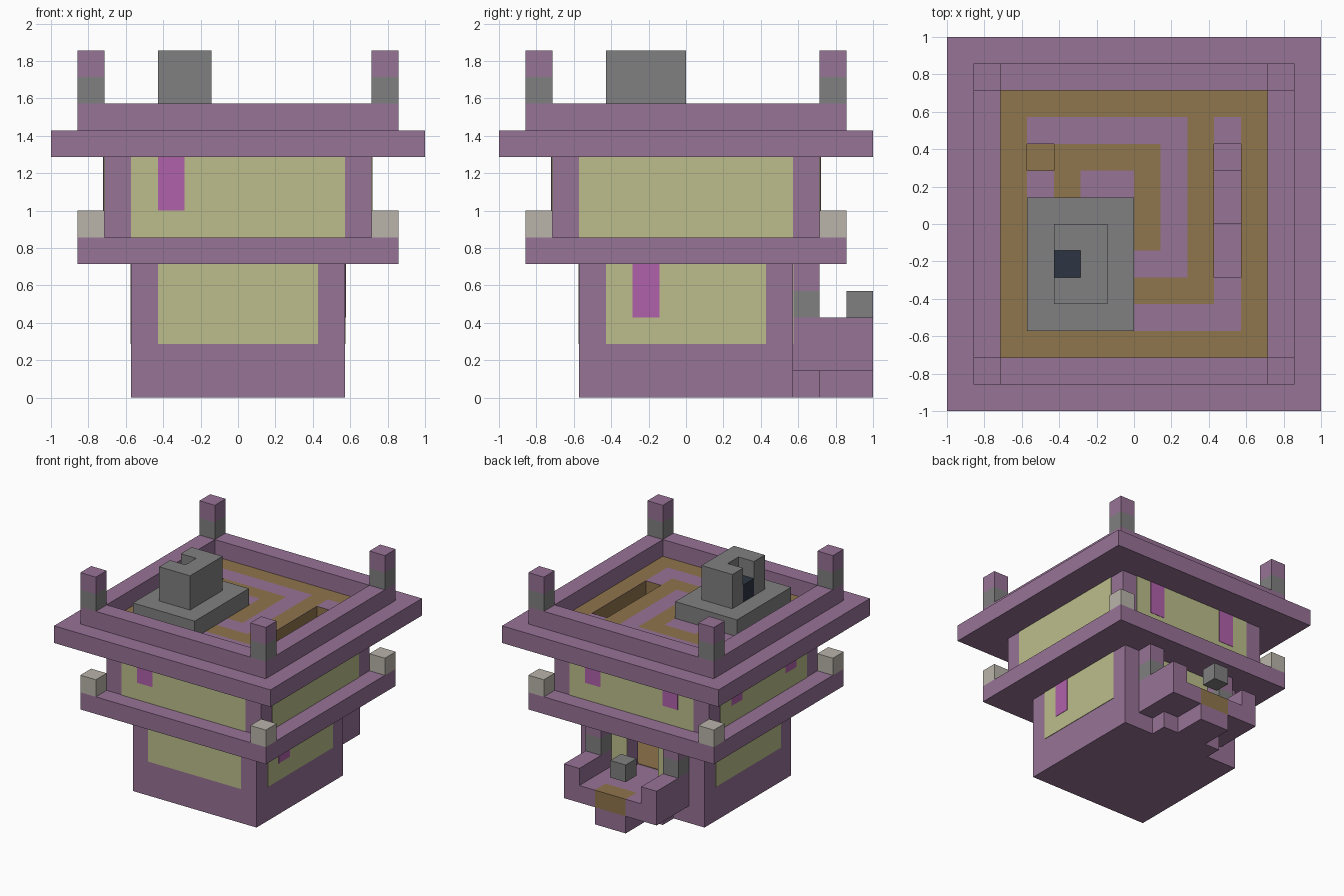
import bpy, bmesh
from mathutils import Vector

if "Cube" in bpy.data.objects:
    bpy.data.objects.remove(bpy.data.objects["Cube"], do_unlink=True)

U = 1 / 7  # one block


def material(name, rgb):
    lin = [(c / 255 / 12.92 if c < 11 else ((c / 255 + 0.055) / 1.055) ** 2.4) for c in rgb]
    m = bpy.data.materials.new(name)
    m.use_nodes = True
    m.diffuse_color = (*lin, 1)
    m.node_tree.nodes["Principled BSDF"].inputs["Base Color"].default_value = (*lin, 1)
    return m


PURPLE = material("purple block", (151, 115, 150))
CREAM = material("pale yellow panel", (188, 190, 139))
BROWN = material("brown wood", (143, 117, 76))
GREY = material("grey stone", (128, 128, 128))
PALE = material("pale stone", (186, 181, 171))
MAGENTA = material("magenta banner", (176, 97, 171))
DARK = material("dark slate", (45, 53, 66))


def add_object(name, bm, *mats):
    me = bpy.data.meshes.new(name)
    bm.to_mesh(me)
    bm.free()
    ob = bpy.data.objects.new(name, me)
    for m in mats:
        me.materials.append(m)
    bpy.context.collection.objects.link(ob)
    return ob


def box(name, x, y, z, mat):
    """Box from (low, high) ranges in blocks."""
    bm = bmesh.new()
    bmesh.ops.create_cube(bm, size=1)
    for v in bm.verts:
        v.co = Vector(r[0] if c < 0 else r[1] for c, r in zip(v.co, (x, y, z))) * U
    return add_object(name, bm, mat)


def cut(ob, x, y, z):
    """Subtract a box-shaped space from a part."""
    cutter = box("cutter", x, y, z, PURPLE)
    cutter.hide_render = True
    mod = ob.modifiers.new("cut", 'BOOLEAN')
    mod.operation, mod.solver, mod.object = 'DIFFERENCE', 'EXACT', cutter
    bpy.context.view_layer.objects.active = ob
    bpy.ops.object.modifier_apply(modifier=mod.name)
    bpy.data.objects.remove(cutter, do_unlink=True)


def paint(ob, mat, rule):
    """Give a second colour to the faces that satisfy the rule (in blocks)."""
    ob.data.materials.append(mat)
    for p in ob.data.polygons:
        if rule(p.center / U, p.normal):
            p.material_index = len(ob.data.materials) - 1


def panel(name, side, d, a, z, mat, t=0.03):
    """Thin plate on a wall at distance d, covering range a along the wall."""
    out = (d - 0.01, d + t) if side[0] == "+" else (-d - t, -d + 0.01)
    box(name, *((out, a) if side[1] == "x" else (a, out)), z, mat)


SIDES = ("+x", "-x", "+y", "-y")
CORNERS = [(i, j) for i in (-6, 5) for j in (-6, 5)]

# Lower storey with a hollow room and back doorway
lower = box("lower_storey", (-4, 4), (-4, 4), (0, 5), PURPLE)
cut(lower, (-3, 3), (-3, 3), (2, 4.8))
cut(lower, (-1, 1), (2.5, 4.5), (2, 4))
paint(lower, CREAM, lambda c, n: max(abs(c.x), abs(c.y)) < 3.1 and abs(n.z) < 0.5)
box("room_floor", (-3, 3), (-3, 3), (1.98, 2.03), BROWN)
for s in SIDES:
    if s != "+y":
        panel("lower_panel", s, 4, (-3, 3), (2, 5), CREAM)
for a, z in (((-3, -1), (2, 5)), ((1, 3), (2, 5)), ((-1, 1), (4, 5))):
    panel("back_panel", "+y", 4, a, z, CREAM)
panel("lower_banner", "+x", 4, (-2, -1), (3, 5), MAGENTA, 0.05)

# Middle ledge and corner stones
box("middle_ledge", (-6, 6), (-6, 6), (5, 6), PURPLE)
for i, j in CORNERS:
    box("ledge_stone", (i, i + 1), (j, j + 1), (6, 7), PALE)

# Upper storey with stair treads sunk into it
upper = box("upper_storey", (-5, 5), (-5, 5), (6, 9), PURPLE)
cut(upper, (3, 4), (-2, 2), (8, 9.5))
cut(upper, (3, 4), (-2, 0), (7, 9.5))
paint(upper, BROWN, lambda c, n: max(abs(c.x), abs(c.y)) < 4.5 and abs(n.z) < 0.5)
for s in SIDES:
    panel("upper_panel", s, 5, (-4, 4), (6, 9), CREAM)
for s, a in (("-y", -3), ("+y", -3), ("+y", 2), ("-x", -3), ("-x", 2)):
    panel("upper_banner", s, 5, (a, a + 1), (7, 9), MAGENTA, 0.05)

# Roof slab with stairwell and small hatch
roof = box("roof_slab", (-7, 7), (-7, 7), (9, 10), PURPLE)
cut(roof, (3, 4), (-2, 3), (8.5, 10.5))
cut(roof, (-4, -3), (2, 3), (8.5, 10.5))
paint(roof, BROWN, lambda c, n: max(abs(c.x), abs(c.y)) < 4.5 and abs(n.z) < 0.5)
box("hatch_bottom", (-4, -3), (2, 3), (8.98, 9.03), BROWN)

# Patterned roof floor: purple spiral on brown, open over the wells
SPIRAL = ((-4, 4, -4, -3), (3, 4, -4, 4), (-4, 2, 3, 4), (1, 2, -2, 4),
          (0, 2, -2, -1), (-4, -3, 1, 2), (-2, 0, 1, 2))
WELLS = ((3, 4, -2, 3), (-4, -3, 2, 3))


def inside(c, rects):
    return any(a < c.x < b and e < c.y < f for a, b, e, f in rects)


bm = bmesh.new()
bmesh.ops.create_grid(bm, x_segments=10, y_segments=10, size=5 * U)
for f in bm.faces:
    f.material_index = int(inside(f.calc_center_median() / U, SPIRAL))
holes = [f for f in bm.faces if inside(f.calc_center_median() / U, WELLS)]
bmesh.ops.delete(bm, geom=holes, context='FACES')
bmesh.ops.translate(bm, verts=bm.verts, vec=(0, 0, 10.02 * U))
add_object("roof_floor", bm, BROWN, PURPLE)

# Roof rim and corner posts
for k in (-6, 5):
    box("rim_long", (-6, 6), (k, k + 1), (10, 11), PURPLE)
    box("rim_short", (k, k + 1), (-5, 5), (10, 11), PURPLE)
for i, j in CORNERS:
    box("post_base", (i, i + 1), (j, j + 1), (11, 12), GREY)
    box("post_top", (i, i + 1), (j, j + 1), (12, 13), PURPLE)

# Rooftop hearth
box("hearth_base", (-4, 0), (-4, 1), (10, 11), GREY)
tower = box("hearth_tower", (-3, -1), (-3, 0), (11, 13), GREY)
cut(tower, (-3.5, -2), (-2, -1), (10.5, 13.5))
box("hearth_core", (-3, -2), (-2, -1), (11, 12), DARK)

# Back porch: stepped support, floor, side walls, pillars, lamp
box("porch_support", (-2, 2), (4, 5), (0, 1), PURPLE)
box("porch_step", (-1, 1), (5, 7), (0, 1), PURPLE)
box("porch_floor", (-3, 3), (4, 6), (1, 2), PURPLE)
box("porch_sill", (-1, 1), (6, 7), (1, 2), BROWN)
for k in (-3, 2):
    box("porch_wall", (k, k + 1), (4, 7), (2, 3), PURPLE)
    box("pillar_base", (k, k + 1), (4, 5), (3, 4), GREY)
    box("pillar_top", (k, k + 1), (4, 5), (4, 5), PURPLE)
for a in ((-3, -1), (1, 3)):
    box("porch_edge", a, (6, 7), (1, 2), PURPLE)
box("porch_lamp", (-1, 0), (6, 7), (3, 4), GREY)
